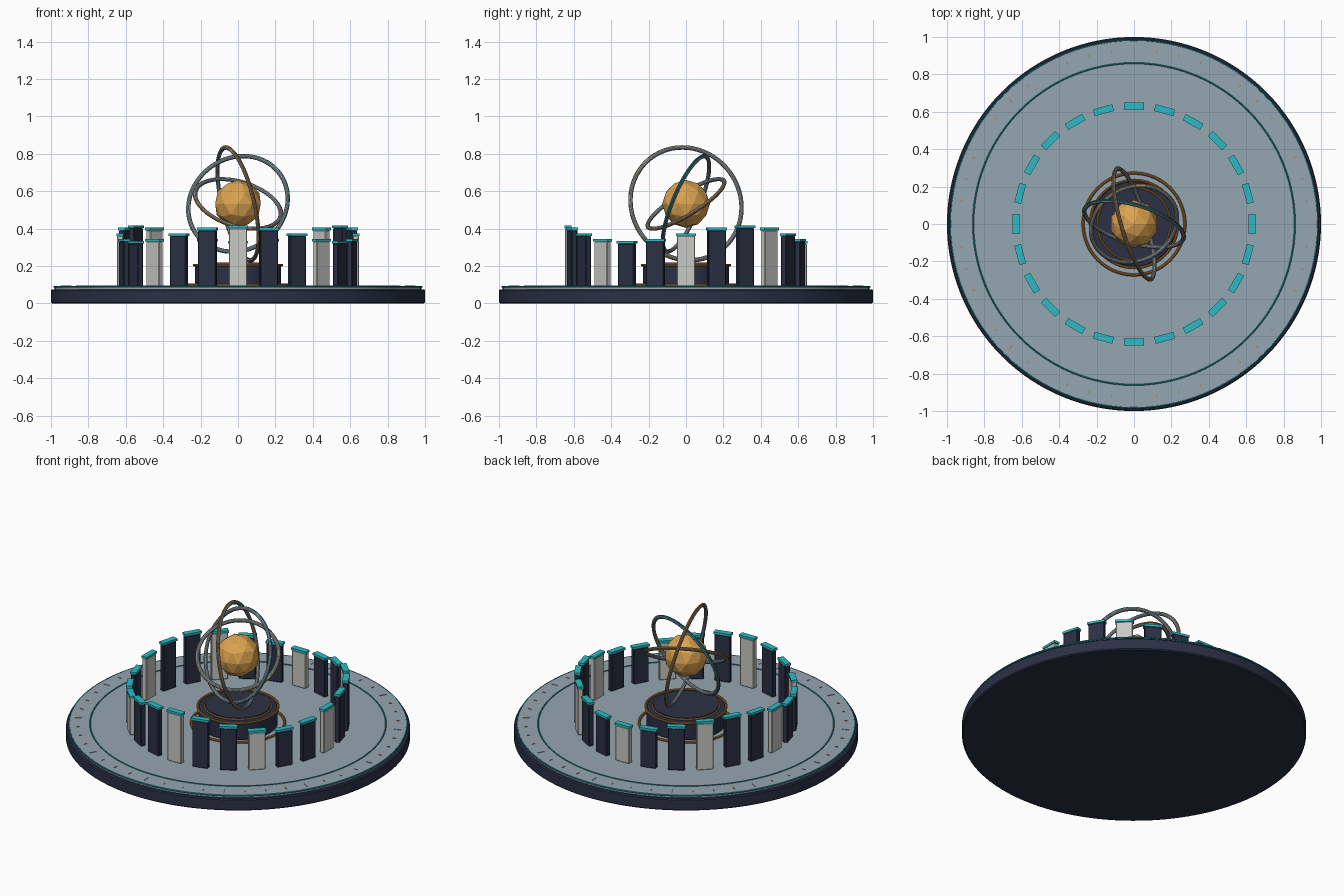
import bpy
from math import sin, cos, pi, radians
from mathutils import Vector

cube = bpy.data.objects.get("Cube")
if cube:
    bpy.data.objects.remove(cube, do_unlink=True)


def material(name, r, g, b):
    m = bpy.data.materials.new(name)
    m.use_nodes = True
    m.diffuse_color = (r, g, b, 1)
    m.node_tree.nodes["Principled BSDF"].inputs["Base Color"].default_value = (r, g, b, 1)
    return m


navy = material("dark navy", .024, .030, .058)
slate = material("slate grey", .30, .38, .44)
pale = material("pale stone", .58, .58, .55)
teal = material("bright teal", .025, .50, .56)
deep_teal = material("deep teal", .01, .25, .27)
gold = material("amber gold", .72, .37, .08)
bronze = material("bronze", .45, .20, .04)
steel = material("ring steel", .30, .34, .37)


def finish(name, mat, smooth=True):
    ob = bpy.context.object
    ob.name = name
    ob.data.materials.append(mat)
    if smooth:
        bpy.ops.object.shade_smooth_by_angle(angle=radians(35))
    return ob


def bevel(ob, width):
    mod = ob.modifiers.new("bevel", "BEVEL")
    mod.width = width
    mod.segments = 1


def disc(name, mat, radius, z0, z1, sides=96):
    bpy.ops.mesh.primitive_cylinder_add(vertices=sides, radius=radius, depth=z1 - z0,
                                        location=(0, 0, (z0 + z1) / 2))
    return finish(name, mat)


def ring(name, mat, radius, thick, z, normal=(0, 0, 1)):
    bpy.ops.mesh.primitive_torus_add(major_radius=radius, minor_radius=thick,
                                     major_segments=96, minor_segments=10, location=(0, 0, z))
    ob = finish(name, mat)
    ob.rotation_euler = Vector(normal).to_track_quat('Z', 'Y').to_euler()
    return ob


def block(name, mat, size, radius, angle, z):
    """Box placed on a circle; size is radial, tangential, height."""
    bpy.ops.mesh.primitive_cube_add(size=1, location=(radius * cos(angle), radius * sin(angle), z),
                                    rotation=(0, 0, angle))
    ob = finish(name, mat, False)
    ob.scale = size
    bpy.ops.object.transform_apply(location=False, rotation=False, scale=True)
    return ob


# Round platform
FLOOR = .093
bevel(disc("platform_base", navy, 1, 0, .075, 128), .006)
disc("platform_floor", slate, .98, .07, FLOOR, 128)
ring("floor_edge_ring", deep_teal, .982, .005, .089)
ring("floor_inlay_ring", deep_teal, .86, .004, FLOOR)

# Dial marks around the rim
for i in range(48):
    major = i % 4 == 0
    block("dial_mark", steel if major else bronze, (.04 if major else .018, .005, .004),
          .93, i * pi / 24, FLOOR + .001)

# Circle of standing slabs with a wave in their height
for i in range(24):
    a = i * pi / 12
    top = .375 + .042 * sin(3 * a)
    body_top = top - .014
    slab = block("standing_slab", pale if i % 3 == 0 else navy,
                 (.032, .098, body_top - FLOOR), .63, a, (body_top + FLOOR) / 2)
    bevel(slab, .004)
    block("slab_cap", teal, (.037, .107, .014), .63, a, top - .007)

# Central pedestal
bevel(disc("pedestal", navy, .23, FLOOR, .205), .005)
disc("pedestal_step", navy, .19, .2, .218)
ring("pedestal_foot_ring", bronze, .272, .008, .1)
ring("pedestal_rim_ring", bronze, .235, .007, .205)
ring("pedestal_step_ring", bronze, .195, .005, .21)

# Faceted core
CORE = .532
bpy.ops.mesh.primitive_ico_sphere_add(subdivisions=2, radius=.128, location=(0, 0, CORE))
finish("core", gold, False)

# Tilted orbit rings, each with a thin coloured band on its outer edge
orbits = [
    ("tall", .274, (-.26, -.89, .37), deep_teal),
    ("upright", .308, (.934, .28, .22), bronze),
    ("flat", .236, (.25, -.5, .825), bronze),
]
for name, radius, normal, accent in orbits:
    ring(name + "_orbit_ring", steel, radius, .011, CORE, normal)
    ring(name + "_orbit_band", accent, radius + .008, .0055, CORE, normal)
